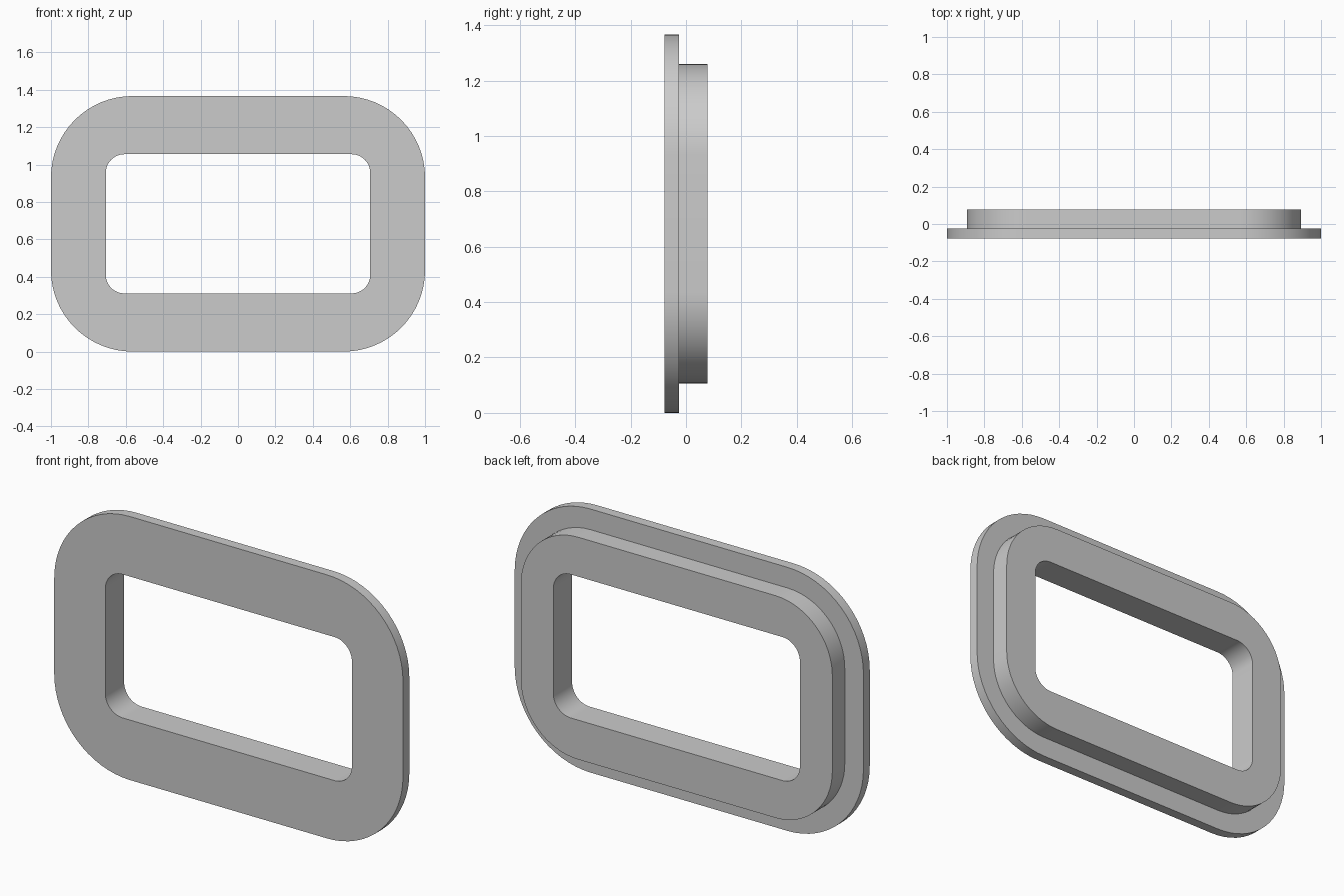
import bpy, bmesh
from math import sin, cos, pi

cube = bpy.data.objects.get("Cube")
if cube:
    bpy.data.objects.remove(cube, do_unlink=True)

CENTRE_Z = 0.683
CORNER_STEPS = 16

grey = bpy.data.materials.new("plain_grey")
grey.use_nodes = True
colour = (0.6, 0.6, 0.6, 1)
grey.diffuse_color = colour
grey.node_tree.nodes["Principled BSDF"].inputs["Base Color"].default_value = colour


def rounded_loop(bm, half_w, half_h, radius, y):
    """Rounded rectangle of vertices, facing along y."""
    verts = []
    for corner, (sx, sz) in enumerate([(1, 1), (-1, 1), (-1, -1), (1, -1)]):
        for i in range(CORNER_STEPS + 1):
            a = (corner + i / CORNER_STEPS) * pi / 2
            verts.append(bm.verts.new((
                sx * (half_w - radius) + radius * cos(a), y,
                CENTRE_Z + sz * (half_h - radius) + radius * sin(a))))
    return verts


# Loop sizes: half width, half height, corner radius
opening = (0.707, 0.372, 0.1)
flange = (1.0, 0.683, 0.435)
collar = (0.893, 0.576, 0.328)
front, step, back = -0.077, -0.025, 0.077

# Wide front flange and narrower rear collar around one opening
bm = bmesh.new()
section = [(opening, front), (flange, front), (flange, step),
           (collar, step), (collar, back), (opening, back)]
loops = [rounded_loop(bm, *size, y) for size, y in section]
for k, a in enumerate(loops):
    b = loops[(k + 1) % len(loops)]
    for i in range(len(a)):
        j = (i + 1) % len(a)
        bm.faces.new((a[i], a[j], b[j], b[i]))
bmesh.ops.recalc_face_normals(bm, faces=bm.faces)

mesh = bpy.data.meshes.new("flanged_frame")
bm.to_mesh(mesh)
bm.free()
mesh.materials.append(grey)
frame = bpy.data.objects.new("flanged_frame", mesh)
bpy.context.collection.objects.link(frame)

# Smooth corners, crisp edges
bpy.ops.object.select_all(action='DESELECT')
frame.select_set(True)
bpy.context.view_layer.objects.active = frame
bpy.ops.object.shade_smooth_by_angle(angle=pi / 6)
